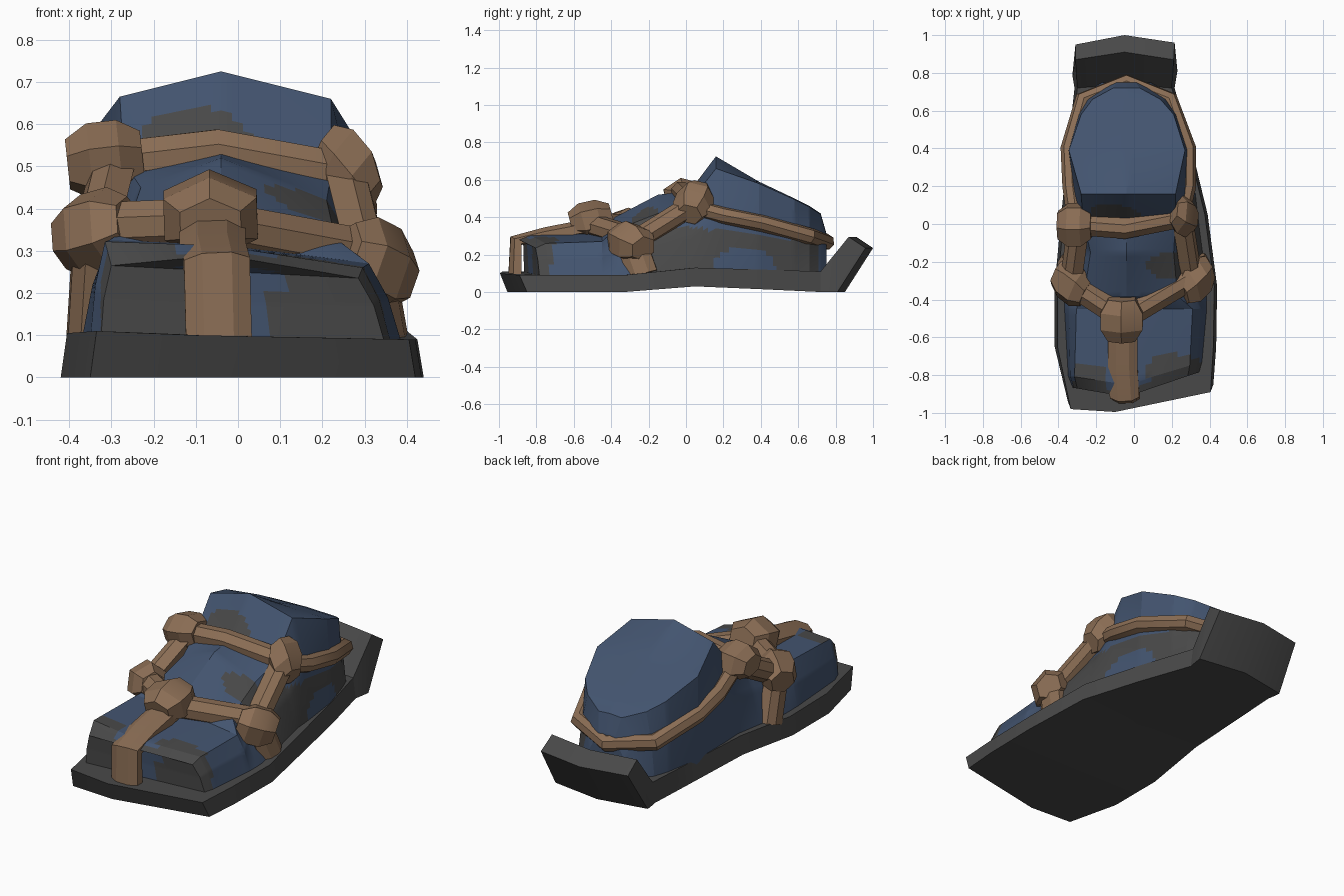
import bpy, bmesh, math
from mathutils import Vector

if "Cube" in bpy.data.objects:
    bpy.data.objects.remove(bpy.data.objects["Cube"])


def material(name, rgb):
    m = bpy.data.materials.new(name)
    m.diffuse_color = (*rgb, 1)
    m.use_nodes = True
    m.node_tree.nodes["Principled BSDF"].inputs["Base Color"].default_value = m.diffuse_color
    return m


BLUE = material("blue cloth", (0.056, 0.089, 0.160))
GREY = material("dark grey", (0.066, 0.066, 0.066))
BROWN = material("brown leather", (0.26, 0.156, 0.091))


def finish(bm, name, mats, rule=None, angle=25):
    bmesh.ops.recalc_face_normals(bm, faces=bm.faces)
    if rule:
        for f in bm.faces:
            f.material_index = rule(f.calc_center_median())
    me = bpy.data.meshes.new(name)
    bm.to_mesh(me)
    bm.free()
    for m in mats:
        me.materials.append(m)
    ob = bpy.data.objects.new(name, me)
    bpy.context.collection.objects.link(ob)
    bpy.ops.object.select_all(action='DESELECT')
    ob.select_set(True)
    bpy.context.view_layer.objects.active = ob
    bpy.ops.object.shade_smooth_by_angle(angle=math.radians(angle))
    return ob


def loft(bm, rings, closed=True):
    """Join equal rings of points with quads."""
    vs = [[bm.verts.new(p) for p in r] for r in rings]
    n = len(vs[0])
    for a, b in zip(vs, vs[1:]):
        for i in range(n if closed else n - 1):
            j = (i + 1) % n
            bm.faces.new((a[i], a[j], b[j], b[i]))
    return vs


# Sole: cross-sections from toe to the turned-up heel lip
# (y left, y centre, y right, x left, x centre, x right, top z left, right, bottom z, bottom y shift)
SOLE = [
    (-.98, -.995, -.89, -.335, -.10, .405, .11, .09, 0, .04),
    (-.65, -.65, -.65, -.405, 0, .42, .105, .09, 0, 0),
    (-.33, -.33, -.33, -.405, 0, .425, .10, .09, 0, 0),
    (.05, .05, .05, -.37, 0, .375, .13, .13, .03, 0),
    (.40, .40, .40, -.335, -.02, .29, .12, .12, .015, 0),
    (.72, .74, .72, -.30, -.05, .20, .11, .11, 0, 0),
    (.87, .91, .87, -.31, -.05, .21, .295, .295, 0, -.09),
    (.95, 1.0, .96, -.31, -.05, .215, .235, .235, 0, -.15),
]
bm = bmesh.new()
rings = []
for yl, yc, yr, xl, xc, xr, zl, zr, zb, dy in SOLE:
    rings.append([(xl, yl, zl), (xc, yc, (zl + zr) / 2), (xr, yr, zr),
                  (xr + .015, yr + dy, zb), (xc, yc + dy, zb), (xl - .015, yl + dy, zb)])
vs = loft(bm, rings)
for r in (vs[0], vs[-1]):
    bm.faces.new((r[0], r[1], r[4], r[5]))
    bm.faces.new((r[1], r[2], r[3], r[4]))
finish(bm, "sole", [GREY])

# Foot covering: sections (y, base left/right, top left/right, side z left/right, ridge z, skew)
FOOT = [
    (-.915, -.325, .345, -.30, .285, .265, .235, .29, .34),
    (-.85, -.35, .36, -.315, .295, .322, .26, .312, .30),
    (-.45, -.37, .385, -.305, .31, .325, .27, .315, 0),
    (-.38, -.37, .385, -.265, .23, .35, .33, .40, 0),
    (-.15, -.36, .37, -.23, .21, .45, .42, .52, 0),
    (.02, -.35, .35, -.27, .22, .51, .48, .54, 0),
    (.16, -.35, .33, -.28, .22, .665, .66, .725, 0),
    (.39, -.34, .29, -.345, .27, .58, .58, .59, 0),
    (.58, -.30, .23, -.28, .21, .495, .495, .50, 0),
    (.66, -.27, .20, -.22, .14, .455, .455, .46, 0),
    (.72, -.22, .14, -.11, .03, .415, .415, .42, 0),
    (.75, -.18, .10, -.09, .01, .31, .31, .315, 0),
]
bm = bmesh.new()
rings = []
for y, bl, br, tl, tr, zl, zr, zc, skew in FOOT:
    ring = [(bl, .09), (bl * .55 + tl * .45 - .004, .09 + (zl - .09) * .55), (tl, zl), (-.04, zc),
            (tr, zr), (br * .55 + tr * .45 + .004, .09 + (zr - .09) * .55), (br, .09)]
    rings.append([(x, y + skew * (max(0, x + .04) + .5 * max(0, -.04 - x)), z) for x, z in ring])
vs = loft(bm, rings, closed=False)
for r in (vs[0], vs[-1]):
    bm.faces.new((r[0], r[1], r[5], r[6]))
    bm.faces.new((r[1], r[2], r[4], r[5]))
    bm.faces.new((r[2], r[3], r[4]))
bmesh.ops.subdivide_edges(bm, edges=bm.edges[:], cuts=9, use_grid_fill=True)


def blob(a, b, ca, cb, ra, rb):
    return ((a - ca) / ra) ** 2 + ((b - cb) / rb) ** 2 < 1


def camo(c):
    x, y, z = c
    front = -.915 + .34 * (max(0, x + .04) + .5 * max(0, -.04 - x))
    if y < front + .035 and -.325 < x < .35 and z < .29:
        return 1                                        # toe fronts
    if x > .3 and y < -.72:
        return 1                                        # outer toe corner
    if blob(x, y, .21, -.77, .15, .085) or blob(x, y, -.25, -.83, .11, .10) and x > -.31:
        return 1                                        # toe top patches
    if x > .07 and blob(x, y, .19, -.22, .12, .07):
        return 1                                        # instep patch
    if .035 < y < .165 and blob(x, z, -.10, .555, .13, .085):
        return 1                                        # ankle front patch
    if x > .06 and -.2 < y < .71 and z < .35 - .12 * max(0, y):
        return 0 if blob(y, z, .31, .12, .17, .125) else 1   # outer side band
    return 0


finish(bm, "foot_cover", [BLUE, GREY], camo, 20)


# Straps: faceted flat band swept along a path, facing away from the foot's core
def strap(name, pts, w, t, core):
    pts = [Vector(p) for p in pts]
    core = Vector(core)
    bm = bmesh.new()
    rings = []
    for i, p in enumerate(pts):
        d = (pts[min(i + 1, len(pts) - 1)] - pts[max(i - 1, 0)]).normalized()
        out = p - core
        out = (out - d * out.dot(d)).normalized()
        side = d.cross(out)
        prof = [(-w, -t), (-w, t * .3), (-w * .45, t), (w * .45, t), (w, t * .3), (w, -t)]
        rings.append([p + side * a + out * b for a, b in prof])
    vs = loft(bm, rings)
    bm.faces.new(vs[0])
    bm.faces.new(vs[-1])
    finish(bm, name, [BROWN])


MID = (-.04, -.2, .1)
strap("toe_strap", [(-.045, -.915, .08), (-.05, -.91, .275), (-.06, -.75, .31), (-.06, -.52, .355)],
      .078, .035, (-.05, -.5, 0))
strap("front_strap_left", [(-.07, -.50, .37), (-.33, -.33, .36)], .06, .05, MID)
strap("front_strap_right", [(-.04, -.50, .36), (.31, -.29, .295)], .06, .05, MID)
strap("side_strap_left", [(-.35, -.31, .33), (-.365, -.23, .09)], .07, .04, (0, -.25, .2))
strap("side_strap_right", [(.33, -.29, .26), (.36, -.23, .09)], .08, .04, (0, -.25, .2))
strap("rising_strap_left", [(-.34, -.30, .34), (-.30, 0, .50)], .055, .045, (0, -.1, .3))
strap("rising_strap_right", [(.31, -.28, .27), (.26, .04, .47)], .055, .045, (0, -.1, .3))
strap("ankle_strap", [(-.30, -.01, .51), (-.05, -.03, .54), (.25, .03, .485)], .052, .045, (-.04, .35, .2))
strap("heel_strap", [(.25, .05, .45), (.285, .2, .41), (.285, .40, .37), (.19, .66, .30), (-.04, .75, .268),
                     (-.27, .66, .30), (-.345, .40, .37), (-.335, .2, .41), (-.31, .02, .48)],
      .042, .04, (-.04, .3, .22))


# Knots: six-sided barrels with tapered ends
def knot(name, centre, size, axis, turn=0):
    bm = bmesh.new()
    q = Vector((0, 0, 1)).rotation_difference(Vector(axis))
    rings = []
    for h, r in ((-1, .65), (-.4, 1), (.4, 1), (1, .65)):
        rings.append([q @ Vector((r * math.cos(turn + k * math.pi / 3),
                                  r * math.sin(turn + k * math.pi / 3), h)) for k in range(6)])
    vs = loft(bm, rings)
    bm.faces.new(vs[0])
    bm.faces.new(vs[-1])
    # fit to the wanted half sizes
    for i in range(3):
        m = max(abs(v.co[i]) for v in bm.verts)
        for v in bm.verts:
            v.co[i] *= size[i] / m
    bmesh.ops.translate(bm, verts=bm.verts, vec=centre)
    finish(bm, name, [BROWN])


knot("toe_knot", (-.065, -.505, .385), (.112, .128, .108), (0, 1, .25), .5)
knot("front_knot_left", (-.335, -.315, .343), (.108, .12, .108), (.8, -.5, .2), .3)
knot("front_knot_right", (.325, -.295, .268), (.105, .125, .112), (-.7, -.5, .3), .4)
knot("ankle_knot_left", (-.315, -.005, .515), (.095, .115, .095), (.9, 0, .1), .2)
knot("ankle_knot_right", (.258, .045, .48), (.085, .115, .118), (-.6, .2, .5), .5)
